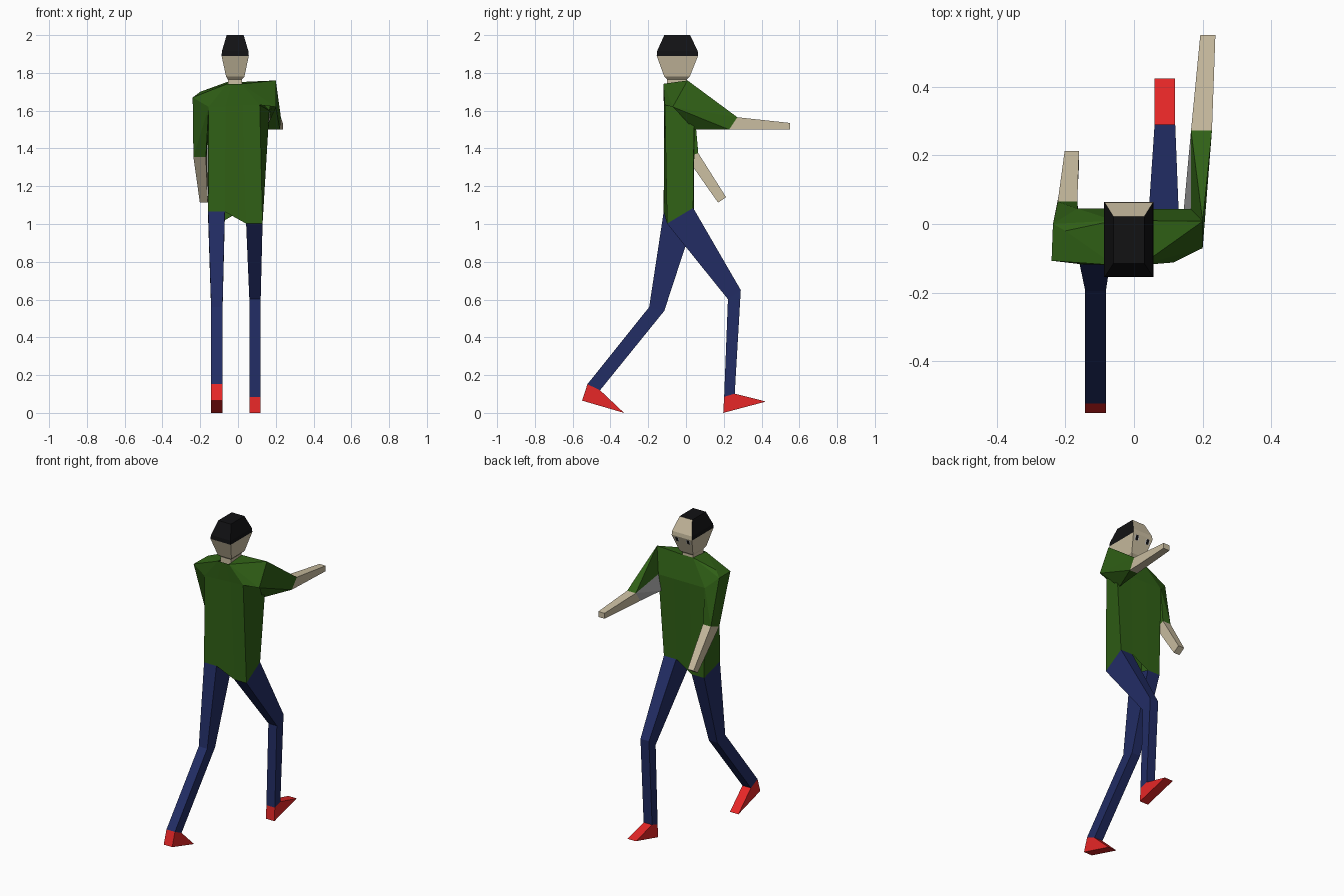
import bpy, bmesh
from mathutils import Vector

if "Cube" in bpy.data.objects:
    bpy.data.objects.remove(bpy.data.objects["Cube"])


def material(name, rgb):
    m = bpy.data.materials.new(name)
    m.diffuse_color = (*rgb, 1)
    m.use_nodes = True
    m.node_tree.nodes["Principled BSDF"].inputs["Base Color"].default_value = m.diffuse_color
    return m


SKIN = material("skin", (0.60, 0.52, 0.36))
HAIR = material("hair", (0.006, 0.006, 0.007))
SHIRT = material("shirt", (0.03, 0.12, 0.008))
DENIM = material("denim", (0.016, 0.026, 0.13))
RED = material("shoe_red", (0.80, 0.02, 0.02))
WHITE = material("eye_white", (0.8, 0.8, 0.8))
GREY = material("lining", (0.4, 0.4, 0.4))


def finish(bm, name, mats):
    bmesh.ops.recalc_face_normals(bm, faces=bm.faces)
    me = bpy.data.meshes.new(name)
    bm.to_mesh(me)
    bm.free()
    for m in mats:
        me.materials.append(m)
    ob = bpy.data.objects.new(name, me)
    bpy.context.collection.objects.link(ob)
    return ob


def loft(name, rings, mat, start=False, end=False, front=None):
    """Skin between rings of equal point count; side 2 may use another material."""
    bm = bmesh.new()
    rows = [[bm.verts.new(p) for p in r] for r in rings]
    n = len(rows[0])
    for a, b in zip(rows, rows[1:]):
        for i in range(n):
            j = (i + 1) % n
            f = bm.faces.new((a[i], a[j], b[j], b[i]))
            if front and i == 2:
                f.material_index = 1
    if start:
        bm.faces.new(rows[0])
    if end:
        bm.faces.new(rows[-1])
    return finish(bm, name, [mat] + ([front] if front else []))


def hull(name, points, mat, drop=(), lining=()):
    """Convex hull; faces lying wholly in a drop set are opened, in lining turn grey."""
    bm = bmesh.new()
    vs = [bm.verts.new(p) for p in points]
    bmesh.ops.convex_hull(bm, input=vs)
    within = lambda f, s: all(any((v.co - Vector(p)).length < 1e-4 for p in s) for v in f.verts)
    for f in bm.faces:
        if lining and within(f, lining):
            f.material_index = 1
    dead = [f for f in bm.faces if any(within(f, s) for s in drop)]
    bmesh.ops.delete(bm, geom=dead, context='FACES')
    return finish(bm, name, [mat, GREY])


def rect(x0, x1, y0, y1, z):
    return [(x0, y0, z), (x1, y0, z), (x1, y1, z), (x0, y1, z)]


def strip(x0, x1, back, front):
    """Limb section: back and front are (y, z), spanning x0 to x1."""
    return [(x0, *back), (x1, *back), (x1, *front), (x0, *front)]


def thirds(ring):
    """Split the back and front edges of a four-point ring in three."""
    a, b, c, d = [Vector(p) for p in ring]
    return [a, a.lerp(b, .33), a.lerp(b, .67), b, c, c.lerp(d, .33), c.lerp(d, .67), d]


# Head, hair with bare forehead, neck
brow = rect(-0.087, 0.057, -0.155, 0.064, 1.89)
loft("face", [rect(-0.063, 0.034, -0.115, 0.02, 1.78), brow], SKIN, start=True)
loft("hair", [brow, rect(-0.085, 0.055, -0.153, 0.062, 1.915),
              rect(-0.06, 0.03, -0.115, 0.022, 2.0)], HAIR, end=True, front=SKIN)
loft("neck", [rect(-0.054, 0.02, -0.10, 0.005, 1.73),
              rect(-0.054, 0.02, -0.10, 0.005, 1.765),
              rect(-0.063, 0.034, -0.115, 0.02, 1.78)], SKIN)

# Eyes on the face slope
for side, x in (("left", -0.055), ("right", 0.025)):
    for part, w, m, lift in (("eye_white", 0.015, WHITE, 0.001), ("pupil", 0.009, HAIR, 0.002)):
        ys = [0.02 + 0.4 * (z - 1.78) + lift for z in (1.853, 1.882)]
        bm = bmesh.new()
        bm.faces.new([bm.verts.new(p) for p in (
            (x + w, ys[0], 1.853), (x - w, ys[0], 1.853),
            (x - w, ys[1], 1.882), (x + w, ys[1], 1.882))])
        finish(bm, side + "_" + part, [m])

# Torso: hem follows both hips, closes in to the collar
hip_l = strip(-0.158, -0.07, (-0.118, 1.065), (0.042, 1.02))
hip_r = strip(0.043, 0.13, (-0.10, 1.002), (0.038, 1.085))
hem = [hip_l[0], hip_l[1], hip_r[0], hip_r[1], hip_r[2], hip_r[3], hip_l[2], hip_l[3]]
arm_bl, arm_br = (-0.155, -0.117, 1.62), (0.115, -0.112, 1.63)
arm_fr, arm_fl = (0.166, 0.043, 1.60), (-0.165, 0.045, 1.60)
low_fr, low_fl = (0.145, 0.043, 1.50), (-0.163, 0.045, 1.48)
col = [(-0.057, -0.12, 1.742), (0.02, -0.12, 1.742), (0.02, 0.01, 1.752), (-0.057, 0.01, 1.752)]
loft("torso", [hem, thirds([arm_bl, arm_br, arm_fr, arm_fl]), thirds(col)], SHIRT)

# Right shoulder, sleeve and raised forearm
top_r, out_r = (0.20, 0.008, 1.76), (0.20, -0.07, 1.62)
elbow_r = [(0.165, 0.228, 1.50), (0.222, 0.228, 1.50), (0.227, 0.272, 1.565), (0.166, 0.272, 1.565)]
hull("right_shoulder", [col[1], col[2], top_r, out_r, arm_br, arm_fr], SHIRT,
     drop=[(col[1], col[2], arm_br, arm_fr), (top_r, out_r, arm_fr, arm_br)])
hull("right_sleeve", [top_r, out_r, arm_fr, low_fr] + elbow_r, SHIRT,
     drop=[elbow_r, (top_r, out_r, arm_fr, low_fr)],
     lining=(arm_fr, low_fr, elbow_r[0], elbow_r[3]))
loft("right_forearm", [elbow_r, strip(0.193, 0.237, (0.55, 1.50), (0.55, 1.535))], SKIN, end=True)

# Left shoulder, sleeve and hanging forearm
top_l, back_l, front_l = (-0.20, -0.02, 1.70), (-0.24, -0.107, 1.67), (-0.236, 0.0, 1.665)
elbow_l = [(-0.236, 0.0, 1.355), (-0.17, 0.0, 1.355), (-0.165, 0.065, 1.375), (-0.222, 0.065, 1.375)]
hull("left_shoulder", [col[0], col[3], top_l, back_l, front_l, arm_bl, arm_fl], SHIRT,
     drop=[(col[0], col[3], arm_bl, arm_fl), (back_l, front_l, arm_bl, arm_fl)])
hull("left_sleeve", [back_l, front_l, arm_bl, arm_fl, low_fl] + elbow_l, SHIRT,
     drop=[elbow_l, (back_l, front_l, arm_bl, arm_fl)])
loft("left_forearm", [elbow_l, strip(-0.202, -0.16, (0.17, 1.113), (0.212, 1.142))], SKIN, end=True)

# Legs and shoes: x range, hip, knee, ankle, heel and toe as (y, z)
for side, hip, x0, x1, knee, ankle, heel, toe in (
        ("left", hip_l, -0.142, -0.082, ((-0.195, 0.56), (-0.115, 0.54)),
         ((-0.522, 0.152), (-0.455, 0.12)), (-0.55, 0.065), (-0.328, 0.0)),
        ("right", hip_r, 0.06, 0.12, ((0.222, 0.602), (0.29, 0.65)),
         ((0.202, 0.085), (0.258, 0.102)), (0.197, 0.0), (0.423, 0.06))):
    cuff = strip(x0, x1, *ankle)
    loft(side + "_leg", [hip, strip(x0, x1, *knee), cuff], DENIM)
    hull(side + "_shoe", cuff + strip(x0, x1, heel, toe), RED, drop=[cuff])
